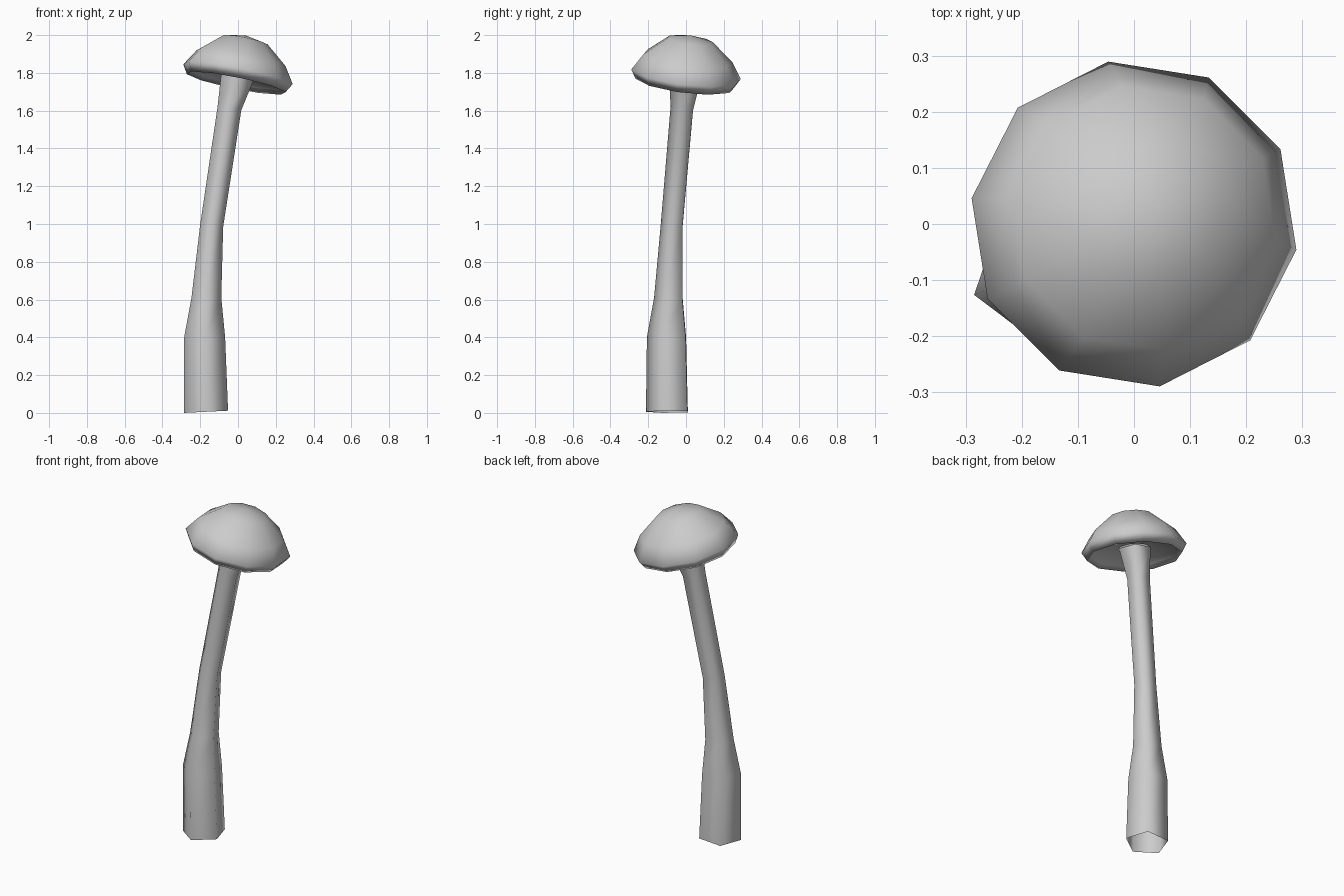
import bpy, bmesh, math

cube = bpy.data.objects.get("Cube")
if cube:
    bpy.data.objects.remove(cube, do_unlink=True)

GREY = (0.6, 0.6, 0.6, 1.0)
mat = bpy.data.materials.new("plain grey")
mat.use_nodes = True
mat.diffuse_color = GREY
bsdf = mat.node_tree.nodes["Principled BSDF"]
bsdf.inputs["Base Color"].default_value = GREY
bsdf.inputs["Roughness"].default_value = 0.8


def ring(bm, centre, radius, tilt, sides, start):
    """Regular polygon lying in a plane whose slopes along x and y are given by tilt."""
    verts = []
    for i in range(sides):
        a = math.radians(start) + math.tau * i / sides
        dx, dy = radius * math.cos(a), radius * math.sin(a)
        z = centre[2] + tilt[0] * dx + tilt[1] * dy
        verts.append(bm.verts.new((centre[0] + dx, centre[1] + dy, z)))
    return verts


def skin(bm, rings):
    for low, high in zip(rings, rings[1:]):
        n = len(low)
        for i in range(n):
            j = (i + 1) % n
            bm.faces.new((low[i], low[j], high[j], high[i]))


def finish(bm, name):
    mesh = bpy.data.meshes.new(name)
    bm.to_mesh(mesh)
    bm.free()
    mesh.materials.append(mat)
    mesh.shade_smooth()
    obj = bpy.data.objects.new(name, mesh)
    bpy.context.collection.objects.link(obj)
    return obj


# Stem: bent five-sided tube, open at the foot (x, y, z, radius, x slope, y slope)
STEM = [
    (-0.168, -0.09, 0.006, 0.122, 0.05, 0.0),
    (-0.176, -0.093, 0.40, 0.114, 0.0, 0.0),
    (-0.167, -0.086, 0.61, 0.083, 0.0, 0.0),
    (-0.139, -0.07, 0.99, 0.064, -0.1, -0.05),
    (-0.045, -0.016, 1.61, 0.066, -0.15, -0.1),
    (0.0, 0.004, 1.785, 0.092, -0.2, -0.12),
]
bm = bmesh.new()
skin(bm, [ring(bm, (x, y, z), r, (sx, sy), 5, 197) for x, y, z, r, sx, sy in STEM])
finish(bm, "stem")

# Cap: tilted ten-sided dome with a turned-under lip (radius, height along axis)
CAP = [
    (0.09, -0.002),
    (0.245, -0.025),
    (0.265, -0.047),
    (0.293, 0.0),
    (0.238, 0.085),
    (0.122, 0.18),
]
TILT = (-0.2, -0.12)


def on_axis(h):
    return (-TILT[0] * h, -TILT[1] * h, 1.793 + h)


bm = bmesh.new()
rings = [ring(bm, on_axis(h), r, TILT, 10, 27) for r, h in CAP]
skin(bm, rings)
pole = bm.verts.new(on_axis(0.205))
top = rings[-1]
for i in range(len(top)):
    bm.faces.new((top[i], top[(i + 1) % len(top)], pole))
finish(bm, "cap")
